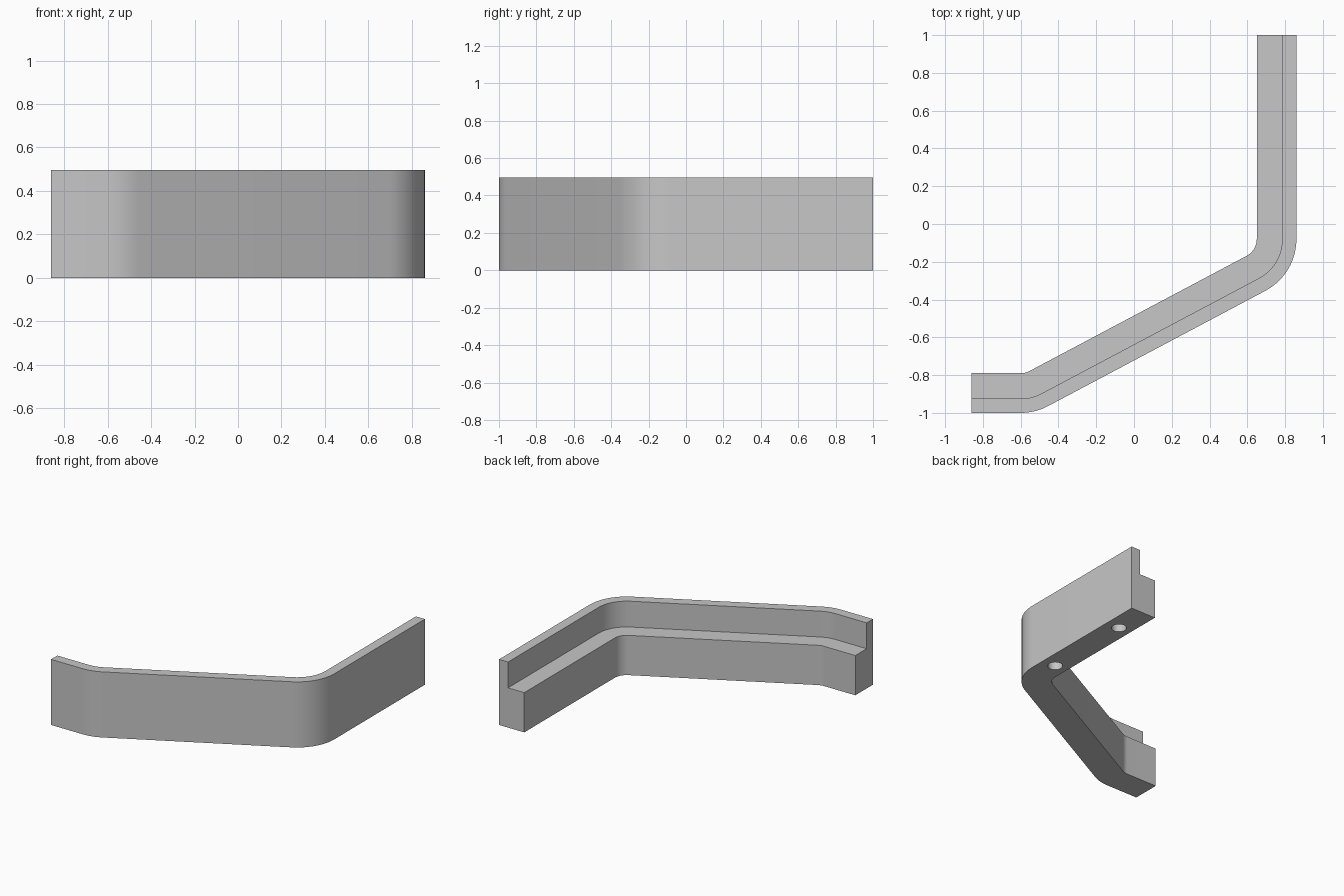
import bpy, bmesh, math

old = bpy.data.objects.get("Cube")
if old:
    bpy.data.objects.remove(old, do_unlink=True)

grey = bpy.data.materials.new("plain grey")
grey.use_nodes = True
colour = (0.57, 0.57, 0.57, 1)
grey.diffuse_color = colour
grey.node_tree.nodes["Principled BSDF"].inputs["Base Color"].default_value = colour

# Stepped cross-section: distance from the bend centre, height
INNER, WALL, OUTER = 0.10, 0.235, 0.31
LEDGE, TOP = 0.30, 0.495
profile = [(INNER, 0), (OUTER, 0), (OUTER, TOP), (WALL, TOP), (WALL, LEDGE), (INNER, LEDGE)]

# Path stations: centre point and outward direction
SLANT = math.radians(28)
STEPS = 12
bend_left, bend_right = (-0.60, -0.69), (0.55, -0.08)


def arc(centre, start, end):
    return [(centre, start + (end - start) * i / STEPS) for i in range(STEPS + 1)]


stations = [((-0.86, -0.69), 0.0)]
stations += arc(bend_left, 0.0, SLANT)
stations += arc(bend_right, SLANT, math.pi / 2)
stations += [((0.55, 1.0), math.pi / 2)]

# Sweep the cross-section along the path
bm = bmesh.new()
rings = []
for (cx, cy), a in stations:
    rings.append([bm.verts.new((cx + d * math.sin(a), cy - d * math.cos(a), z)) for d, z in profile])
n = len(profile)
for r0, r1 in zip(rings, rings[1:]):
    for i in range(n):
        j = (i + 1) % n
        bm.faces.new((r0[i], r0[j], r1[j], r1[i]))
bm.faces.new(rings[0])
bm.faces.new(rings[-1])
bmesh.ops.recalc_face_normals(bm, faces=bm.faces)
mesh = bpy.data.meshes.new("stepped_rail")
bm.to_mesh(mesh)
bm.free()
mesh.materials.append(grey)
rail = bpy.data.objects.new("stepped_rail", mesh)
bpy.context.collection.objects.link(rail)

# Blind mounting holes in the underside
DEPTH = 0.2
for y in (0.04, 0.73):
    bpy.ops.mesh.primitive_cylinder_add(vertices=32, radius=0.052, depth=2 * DEPTH, location=(0.75, y, 0))
    cutter = bpy.context.object
    cutter.name = "hole_cutter"
    cutter.hide_render = True
    cutter.data.materials.append(grey)
    mod = rail.modifiers.new("hole", 'BOOLEAN')
    mod.operation = 'DIFFERENCE'
    mod.solver = 'EXACT'
    mod.object = cutter
    bpy.context.view_layer.objects.active = rail
    bpy.ops.object.modifier_apply(modifier=mod.name)
    bpy.data.objects.remove(cutter, do_unlink=True)

# Smooth bends with crisp edges
bpy.ops.object.select_all(action='DESELECT')
rail.select_set(True)
bpy.context.view_layer.objects.active = rail
bpy.ops.object.shade_smooth_by_angle(angle=math.radians(30))
